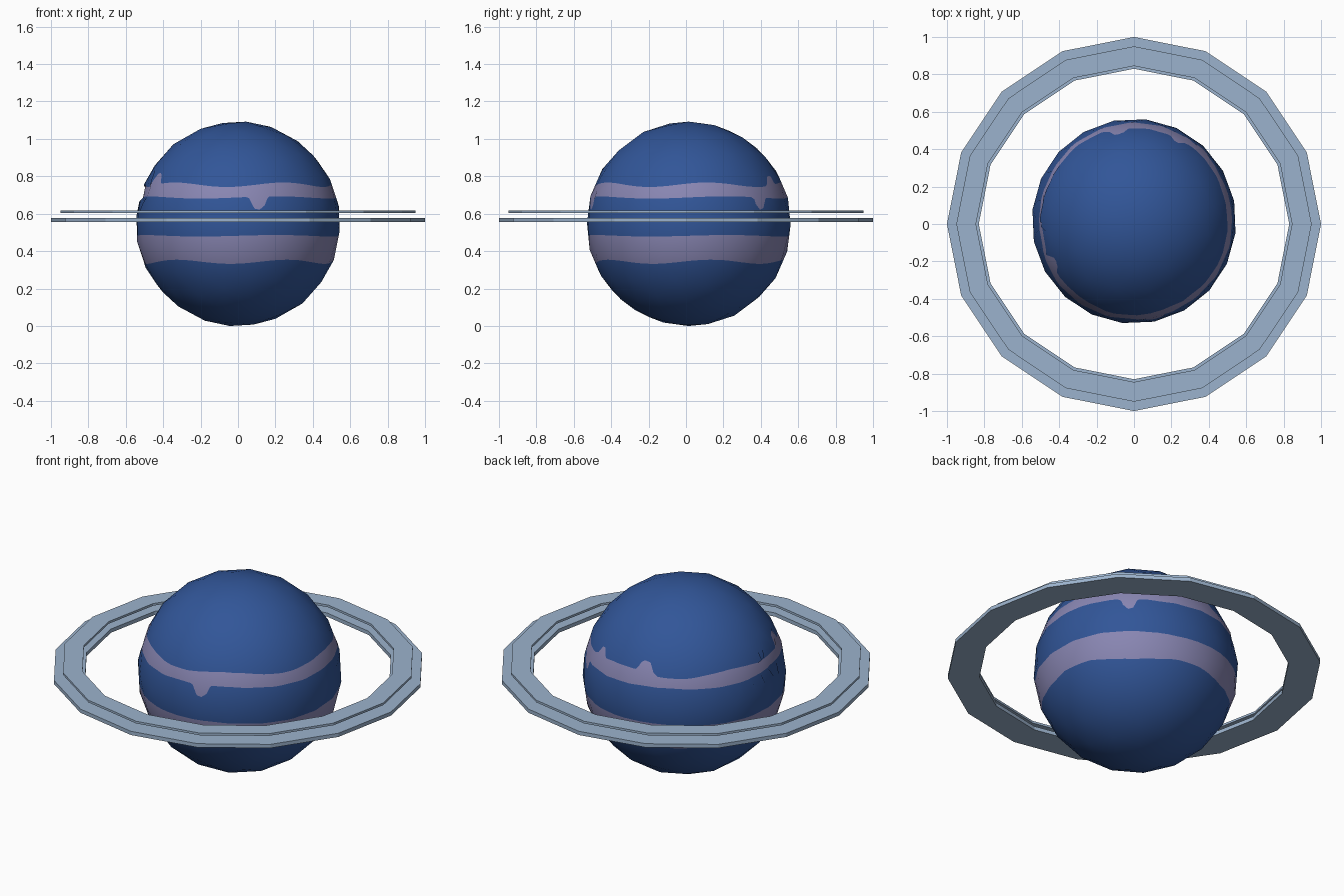
import bpy, bmesh, math
from mathutils import Vector, Matrix

if "Cube" in bpy.data.objects:
    bpy.data.objects.remove(bpy.data.objects["Cube"])

CENTRE = Vector((0, 0.015, 0.546))
RADIUS = 0.548


def material(name, rgb):
    m = bpy.data.materials.new(name)
    m.diffuse_color = (*rgb, 1)
    m.use_nodes = True
    m.node_tree.nodes["Principled BSDF"].inputs["Base Color"].default_value = m.diffuse_color
    return m


BLUE = material("deep blue", (0.031, 0.092, 0.315))
MAUVE = material("dusty mauve", (0.25, 0.24, 0.45))
PALE = material("pale steel blue", (0.33, 0.45, 0.61))


def add_object(name, bm, mats):
    me = bpy.data.meshes.new(name)
    bm.to_mesh(me)
    bm.free()
    for m in mats:
        me.materials.append(m)
    ob = bpy.data.objects.new(name, me)
    bpy.context.collection.objects.link(ob)
    return ob


def bump(a, deg, width):
    # soft square bump around one heading
    d = abs((math.degrees(a) - deg + 180) % 360 - 180) / width
    return math.exp(-d ** 4)


# Heights of the cloud band edges around the planet
def upper_top(a):
    return (0.755 + 0.012 * math.sin(5 * a + 0.6) + 0.065 * bump(a, -153, 5)
            + 0.06 * bump(a, 100, 5) + 0.05 * bump(a, 62, 4))


def upper_low(a):
    return (0.687 + 0.006 * math.sin(4 * a) - 0.07 * bump(a, -78, 4.5)
            - 0.065 * bump(a, 46, 4))


def lower_top(a):
    return 0.482 + 0.004 * math.sin(4 * a)


def lower_low(a):
    return 0.343 + 0.011 * math.sin(5 * a + 0.4)


def heading(p):
    return math.atan2(p.y, p.x)


def cut(bm, co, no, faces):
    geom = set(faces)
    for f in faces:
        geom.update(f.edges)
        geom.update(f.verts)
    bmesh.ops.bisect_plane(bm, geom=list(geom), dist=1e-5, plane_co=co, plane_no=no)


# Planet: faceted ball with the bands cut into its surface
bm = bmesh.new()
bmesh.ops.create_icosphere(bm, subdivisions=3, radius=RADIUS,
                           matrix=Matrix.Rotation(0.08, 4, 'Y') @ Matrix.Rotation(0.2, 4, 'Z'))
bmesh.ops.translate(bm, verts=bm.verts, vec=(0, 0, CENTRE.z))
for z in (0.31, 0.51, 0.60, 0.84):
    cut(bm, (0, 0, z), (0, 0, 1), bm.faces[:])
for i in range(60):
    a = math.radians(3 * i + 0.5)
    zone = [f for f in bm.faces
            if 0.31 < f.calc_center_median().z < 0.51 or 0.60 < f.calc_center_median().z < 0.84]
    cut(bm, (0, 0, 0), (math.sin(a), -math.cos(a), 0), zone)
for edge in (upper_top, upper_low, lower_top, lower_low):
    # bend the edge flat, slice, bend back
    for v in bm.verts:
        v.co.z -= edge(heading(v.co))
    cut(bm, (0, 0, 0), (0, 0, 1), bm.faces[:])
    for v in bm.verts:
        v.co.z += edge(heading(v.co))
for f in bm.faces:
    c = f.calc_center_median()
    a = heading(c)
    in_band = upper_low(a) < c.z < upper_top(a) or lower_low(a) < c.z < lower_top(a)
    f.material_index = int(in_band)
    f.smooth = True
# Shallow dent along the upper band on the left
for v in bm.verts:
    if 0.68 < v.co.z < 0.75:
        k = 1 - 0.03 * bump(heading(v.co), 170, 35)
        v.co.x *= k
        v.co.y *= k
bmesh.ops.translate(bm, verts=bm.verts, vec=(0, CENTRE.y, 0))
planet = add_object("planet", bm, (BLUE, MAUVE))
planet.data.normals_split_custom_set_from_vertices(
    [(v.co - CENTRE).normalized() for v in planet.data.vertices])


# Flat sixteen-sided rings from a rectangular profile
def ring(name, r_in, r_out, z0, z1, n=16):
    bm = bmesh.new()
    profile = ((r_in, z0), (r_out, z0), (r_out, z1), (r_in, z1))
    loops = []
    for i in range(n):
        a = 2 * math.pi * i / n
        loops.append([bm.verts.new((r * math.cos(a), r * math.sin(a), z)) for r, z in profile])
    for i in range(n):
        p, q = loops[i], loops[(i + 1) % n]
        for j in range(4):
            k = (j + 1) % 4
            bm.faces.new((p[j], q[j], q[k], p[k]))
    bmesh.ops.recalc_face_normals(bm, faces=bm.faces[:])
    return add_object(name, bm, (PALE,))


ring("lower_ring", 0.83, 1.0, 0.555, 0.577)
ring("upper_ring", 0.845, 0.95, 0.604, 0.617)
